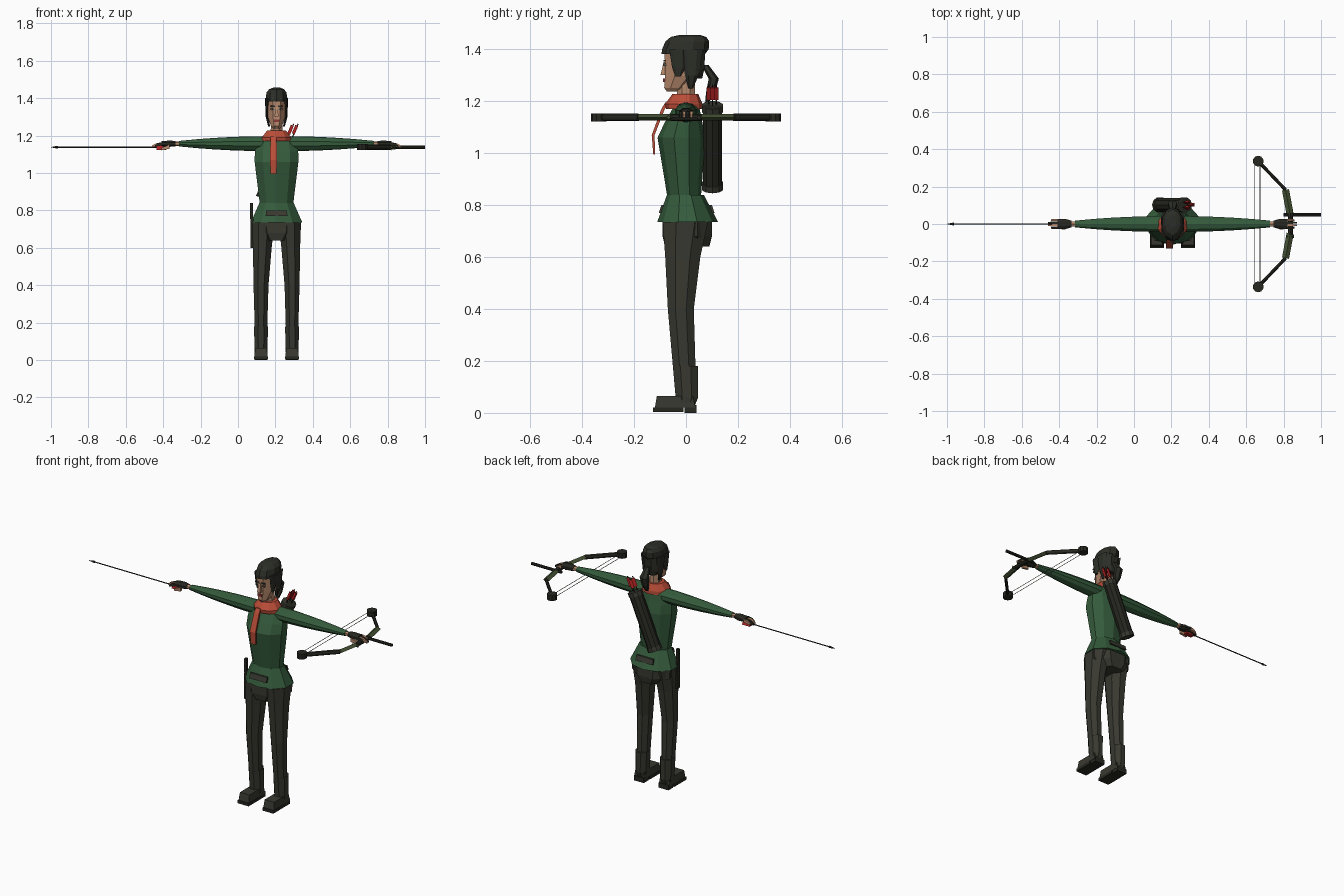
import bpy, bmesh, math
from mathutils import Vector

if "Cube" in bpy.data.objects:
    bpy.data.objects.remove(bpy.data.objects["Cube"])

# Landmarks: the figure's centre line, heights, and arm and bow positions
CENTRE = 0.206
ANKLE, KNEE, THIGH, HIP, WAIST = 0.06, 0.4, 0.6, 0.735, 0.84
CHEST, SHOULDER, ARM, CHIN, BROW, CROWN = 1.06, 1.17, 1.157, 1.237, 1.4, 1.456
LEG, ARM_ROOT, WRIST = 0.123, 0.16, -0.315
BOW = 1.138


def material(name, red, green, blue):
    m = bpy.data.materials.new(name)
    m.use_nodes = True
    m.diffuse_color = (red, green, blue, 1)
    m.node_tree.nodes["Principled BSDF"].inputs["Base Color"].default_value = m.diffuse_color
    return m


TUNIC = material("tunic green", red=0.035, green=0.105, blue=0.045)
CLOTH = material("dark cloth", red=0.04, green=0.04, blue=0.03)
LEATHER = material("black leather", red=0.02, green=0.02, blue=0.015)
SCARF = material("scarf red", red=0.5, green=0.075, blue=0.04)
FEATHER = material("feather red", red=0.4, green=0.015, blue=0.015)
SKIN = material("skin", red=0.47, green=0.25, blue=0.15)
LIPS = material("lip red", red=0.3, green=0.04, blue=0.04)
OLIVE = material("olive", red=0.06, green=0.085, blue=0.035)
STRING = material("string grey", red=0.2, green=0.2, blue=0.16)
HAIR = material("hair", red=0.025, green=0.027, blue=0.02)


def finish(name, bm, mat, mirror=False):
    if mirror:
        for v in bm.verts:
            v.co.x = 2 * CENTRE - v.co.x
    bmesh.ops.recalc_face_normals(bm, faces=bm.faces)
    mesh = bpy.data.meshes.new(name)
    bm.to_mesh(mesh)
    bm.free()
    mesh.materials.append(mat)
    ob = bpy.data.objects.new(name, mesh)
    bpy.context.collection.objects.link(ob)


def level(z, half, front, back, x=CENTRE):
    """Level cross-section of an upright part."""
    middle, depth = (front + back) / 2, (back - front) / 2
    return Vector((x, middle, z)), Vector((half, 0, 0)), Vector((0, depth, 0))


def upright(x, wide, tall, y=0, z=ARM):
    """Upright cross-section of a part lying along x."""
    return Vector((x, y, z)), Vector((0, wide, 0)), Vector((0, 0, tall))


def loft(name, mat, *sections, sides=8, mirror=False):
    bm = bmesh.new()
    grow = 1 / math.cos(math.pi / sides)
    angles = [math.tau * (i + 0.5) / sides for i in range(sides)]
    loops = [[bm.verts.new(c + grow * (u * math.cos(a) + v * math.sin(a))) for a in angles]
             for c, u, v in sections]
    for low, high in zip(loops, loops[1:]):
        for i in range(sides):
            bm.faces.new((low[i - 1], low[i], high[i], high[i - 1]))
    bm.faces.new(loops[0])
    bm.faces.new(loops[-1])
    finish(name, bm, mat, mirror)


def rod(name, mat, start, end, radius, sides=6, tip=1.0, flat=1.0):
    """Straight rod; tip scales its far end, flat scales its height."""
    start, end = Vector(start), Vector(end)
    bm = bmesh.new()
    bmesh.ops.create_cone(bm, cap_ends=True, segments=sides, radius1=radius,
                          radius2=radius * tip, depth=(end - start).length)
    bm.transform((end - start).to_track_quat("Z", "Y").to_matrix().to_4x4())
    for v in bm.verts:
        v.co.z *= flat
        v.co += (start + end) / 2
    finish(name, bm, mat)


def block(name, mat, x, half, front, back, bottom, top, taper=1.0, mirror=False):
    bm = bmesh.new()
    bmesh.ops.create_cube(bm, size=1)
    for v in bm.verts:
        scale = taper if v.co.z > 0 else 1
        v.co.x = x + v.co.x * scale * half * 2
        v.co.y = (front + back) / 2 + v.co.y * scale * (back - front)
        v.co.z = bottom if v.co.z < 0 else top
    finish(name, bm, mat, mirror)


# Torso, tunic skirt and pelvis
loft("tunic", TUNIC,
     level(WAIST, half=0.09, front=-0.07, back=0.055),
     level(CHEST, half=0.117, front=-0.105, back=0.07),
     level((CHEST + SHOULDER) / 2, half=0.116, front=-0.08, back=0.06),
     level(SHOULDER, half=0.105, front=-0.05, back=0.05),
     level(SHOULDER + 0.025, half=0.065, front=-0.04, back=0.045), sides=10)
loft("tunic_skirt", TUNIC,
     level(HIP, half=0.138, front=-0.105, back=0.118),
     level(WAIST, half=0.092, front=-0.07, back=0.065), sides=10)
loft("pelvis", CLOTH,
     level(THIGH + 0.04, half=0.075, front=-0.08, back=0.09),
     level(THIGH + 0.08, half=0.125, front=-0.09, back=0.1),
     level(HIP + 0.01, half=0.13, front=-0.09, back=0.1))
for place, outer in (("front", -0.1), ("back", 0.105)):
    slope = math.copysign(0.01, outer)
    loft(place + "_patch", CLOTH,
         level(HIP + 0.035, half=0.058, front=outer - 0.005, back=outer + 0.005),
         level(HIP + 0.065, half=0.056, front=outer - slope - 0.005, back=outer - slope + 0.005), sides=4)

for side, flip in (("right", False), ("left", True)):
    # Leg and boot
    loft(side + "_leg", CLOTH,
         level(ANKLE, half=0.03, front=-0.04, back=0.04, x=LEG),
         level(KNEE, half=0.04, front=-0.07, back=0.03, x=LEG),
         level(THIGH, half=0.05, front=-0.08, back=0.055, x=LEG + 0.007),
         level(HIP, half=0.06, front=-0.09, back=0.085, x=LEG + 0.012), mirror=flip)
    loft(side + "_boot_shaft", CLOTH,
         level(ANKLE / 2, half=0.033, front=-0.035, back=0.035, x=LEG),
         level(ANKLE, half=0.035, front=-0.04, back=0.047, x=LEG),
         level(ANKLE * 3, half=0.037, front=-0.05, back=0.047, x=LEG), mirror=flip)
    block(side + "_shoe", CLOTH, x=LEG, half=0.035, front=-0.12, back=0.035,
          bottom=0.02, top=0.065, taper=0.9, mirror=flip)
    block(side + "_sole", LEATHER, x=LEG, half=0.037, front=-0.127, back=-0.01,
          bottom=0.003, top=0.02, mirror=flip)
    block(side + "_heel", LEATHER, x=LEG, half=0.033, front=-0.005, back=0.04,
          bottom=0, top=ANKLE / 2, mirror=flip)

    # Sleeve narrowing in a curve to the wrist
    sleeve = []
    for step in range(6):
        t = step / 5
        swell = 0.024 * (1 - t * t)
        sleeve.append(upright(ARM_ROOT + t * (WRIST - ARM_ROOT), wide=0.018 + swell, tall=0.014 + swell))
    loft(side + "_sleeve", TUNIC, *sleeve, sides=10, mirror=flip)

    # Hand in a fingerless glove
    knuckles = WRIST - 0.095
    loft(side + "_wrist", SKIN, upright(WRIST, wide=0.014, tall=0.01),
         upright(WRIST - 0.03, wide=0.015, tall=0.012), sides=6, mirror=flip)
    loft(side + "_glove", LEATHER, upright(WRIST - 0.02, wide=0.018, tall=0.014),
         upright(WRIST - 0.05, wide=0.027, tall=0.017),
         upright(knuckles, wide=0.027, tall=0.013), mirror=flip)
    for finger in range(4):
        across = (finger - 1.5) * 0.014
        reach = 0.05 if finger in (1, 2) else 0.035
        loft(f"{side}_finger_{finger}", SKIN if finger % 2 else LEATHER,
             upright(knuckles + 0.01, wide=0.006, tall=0.008, y=across),
             upright(knuckles - reach / 2, wide=0.006, tall=0.008, y=across, z=ARM - 0.005),
             upright(knuckles - reach, wide=0.004, tall=0.005, y=across, z=ARM - 0.015),
             sides=4, mirror=flip)
    loft(side + "_thumb", SKIN,
         upright(WRIST - 0.05, wide=0.007, tall=0.011, y=-0.023, z=ARM - 0.016),
         upright(knuckles, wide=0.006, tall=0.007, y=-0.02, z=BOW - 0.01), sides=4, mirror=flip)

    # Eyes and loose hair beside the face
    eye = CENTRE - 0.021
    block(side + "_eye", STRING, x=eye, half=0.01, front=-0.084, back=-0.077,
          bottom=BROW - 0.064, top=BROW - 0.055, mirror=flip)
    block(side + "_pupil", HAIR, x=eye, half=0.004, front=-0.086, back=-0.078,
          bottom=BROW - 0.064, top=BROW - 0.055, mirror=flip)
    block(side + "_eyebrow", HAIR, x=eye, half=0.012, front=-0.086, back=-0.079,
          bottom=BROW - 0.046, top=BROW - 0.04, mirror=flip)
    temple = CENTRE - 0.05
    loft(side + "_front_lock", HAIR,
         level(BROW - 0.105, half=0.005, front=-0.04, back=-0.022, x=temple),
         level(BROW - 0.07, half=0.007, front=-0.05, back=-0.005, x=temple),
         level(BROW, half=0.01, front=-0.06, back=0, x=temple), sides=6, mirror=flip)
    loft(side + "_back_lock", HAIR,
         level(CHIN + 0.013, half=0.005, front=0.01, back=0.026, x=temple + 0.01),
         level(BROW - 0.1, half=0.008, front=0, back=0.045, x=temple),
         level(BROW, half=0.012, front=-0.02, back=0.06, x=temple), sides=6, mirror=flip)

# Head and face
loft("neck", SKIN, level(SHOULDER, half=0.032, front=-0.035, back=0.035),
     level(CHIN + 0.05, half=0.03, front=-0.035, back=0.035))
loft("face", SKIN,
     level(CHIN, half=0.017, front=-0.073, back=-0.035),
     level(CHIN + 0.015, half=0.03, front=-0.084, back=0),
     level(CHIN + 0.06, half=0.045, front=-0.08, back=0.045),
     level(BROW, half=0.05, front=-0.083, back=0.055))
nose = CHIN + 0.065
loft("nose", SKIN, level(nose, half=0.011, front=-0.098, back=-0.07),
     level(nose + 0.05, half=0.005, front=-0.086, back=-0.07), sides=4)
block("lips", LIPS, x=CENTRE, half=0.014, front=-0.088, back=-0.079,
      bottom=CHIN + 0.037, top=CHIN + 0.05)

# Cap, hair and ponytail
loft("back_hair", HAIR,
     level(CHIN + 0.05, half=0.035, front=0.025, back=0.062),
     level(CHIN + 0.085, half=0.053, front=-0.005, back=0.07),
     level(BROW, half=0.056, front=-0.03, back=0.075))
loft("cap", HAIR,
     level(BROW - 0.017, half=0.056, front=-0.09, back=0.07),
     level(BROW, half=0.058, front=-0.088, back=0.083),
     level(CROWN - 0.025, half=0.053, front=-0.075, back=0.085),
     level(CROWN - 0.008, half=0.04, front=-0.055, back=0.075),
     level(CROWN, half=0.02, front=-0.02, back=0.05), sides=10)
loft("ponytail", HAIR,
     level(SHOULDER + 0.03, half=0.009, front=0.075, back=0.09),
     level(CHIN, half=0.02, front=0.08, back=0.11),
     level(CHIN + 0.05, half=0.024, front=0.09, back=0.124),
     level(BROW - 0.06, half=0.013, front=0.06, back=0.085), sides=6)

# Scarf with its hanging tail
loft("scarf", SCARF,
     level(SHOULDER, half=0.08, front=-0.073, back=0.06),
     level(SHOULDER + 0.02, half=0.078, front=-0.077, back=0.06),
     level(SHOULDER + 0.058, half=0.05, front=-0.05, back=0.045), sides=10)
tail = CENTRE - 0.016
loft("scarf_tail", SCARF,
     level(CHEST - 0.065, half=0.016, front=-0.126, back=-0.119, x=tail),
     level(CHEST + 0.01, half=0.019, front=-0.132, back=-0.121, x=tail),
     level(SHOULDER, half=0.017, front=-0.095, back=-0.082, x=tail),
     level(SHOULDER + 0.025, half=0.015, front=-0.08, back=-0.06, x=tail), sides=4)

# Quiver slung across the back, with spare arrows
base, mouth = Vector((0.135, 0.102, 0.862)), Vector((0.272, 0.102, 1.185))
along = (mouth - base).normalized() * 0.025
rod("quiver", LEATHER, base, mouth, radius=0.039, sides=10)
rod("quiver_foot", CLOTH, base, base + along, radius=0.042, sides=10)
rod("quiver_rim", CLOTH, mouth - along, mouth, radius=0.042, sides=10)
for k in range(3):
    turn = math.tau * k / 3
    start = mouth + 0.016 * Vector((math.cos(turn), math.sin(turn), 0))
    rod(f"spare_shaft_{k}", LEATHER, start, start + along * 3.4, radius=0.003)
    rod(f"spare_feather_{k}", FEATHER, start + along, start + along * 3, radius=0.011, sides=3)

# Knife on the right hip
block("knife_sheath", LEATHER, x=0.076, half=0.008, front=-0.04, back=-0.012, bottom=THIGH, top=HIP + 0.02)
block("knife_handle", LEATHER, x=0.072, half=0.008, front=-0.034, back=-0.016, bottom=HIP + 0.02, top=WAIST)

# Arrow held in the right hand
rod("arrow_shaft", LEATHER, (WRIST - 0.05, 0, BOW), (-0.975, 0, BOW), radius=0.0035)
rod("arrow_head", LEATHER, (-0.963, 0, BOW), (-1, 0, BOW), radius=0.008, sides=4, tip=0.1)
rod("arrow_feathers", FEATHER, (WRIST - 0.07, 0, BOW - 0.007), (WRIST - 0.122, 0, BOW - 0.007),
    radius=0.015, sides=3)

# Compound bow held level in the left hand
rod("bow_grip", LEATHER, (0.836, -0.06, BOW), (0.836, 0.06, BOW), radius=0.013, sides=8)
for way, side in ((1, "back"), (-1, "front")):
    elbow, hub = Vector((0.81, way * 0.183, BOW)), Vector((0.664, way * 0.336, BOW))
    axle = Vector((0, 0, 0.016))
    rod(side + "_riser", OLIVE, (0.835, way * 0.05, BOW), elbow, radius=0.019, sides=4, flat=0.65)
    rod(side + "_limb", LEATHER, elbow, hub, radius=0.009, sides=8, flat=1.6)
    rod(side + "_wheel", LEATHER, hub - axle, hub + axle, radius=0.029, sides=10)
for name, x in (("outer", 0.646), ("inner", 0.674)):
    rod(name + "_string", STRING, (x, -0.33, BOW), (x, 0.33, BOW), radius=0.002, sides=4)
rod("stabilizer", LEATHER, (0.8, 0.05, BOW), (1, 0.05, BOW), radius=0.009, sides=8)
rod("bow_sight", OLIVE, (0.815, -0.067, BOW), (0.855, -0.067, BOW), radius=0.008, sides=4)
